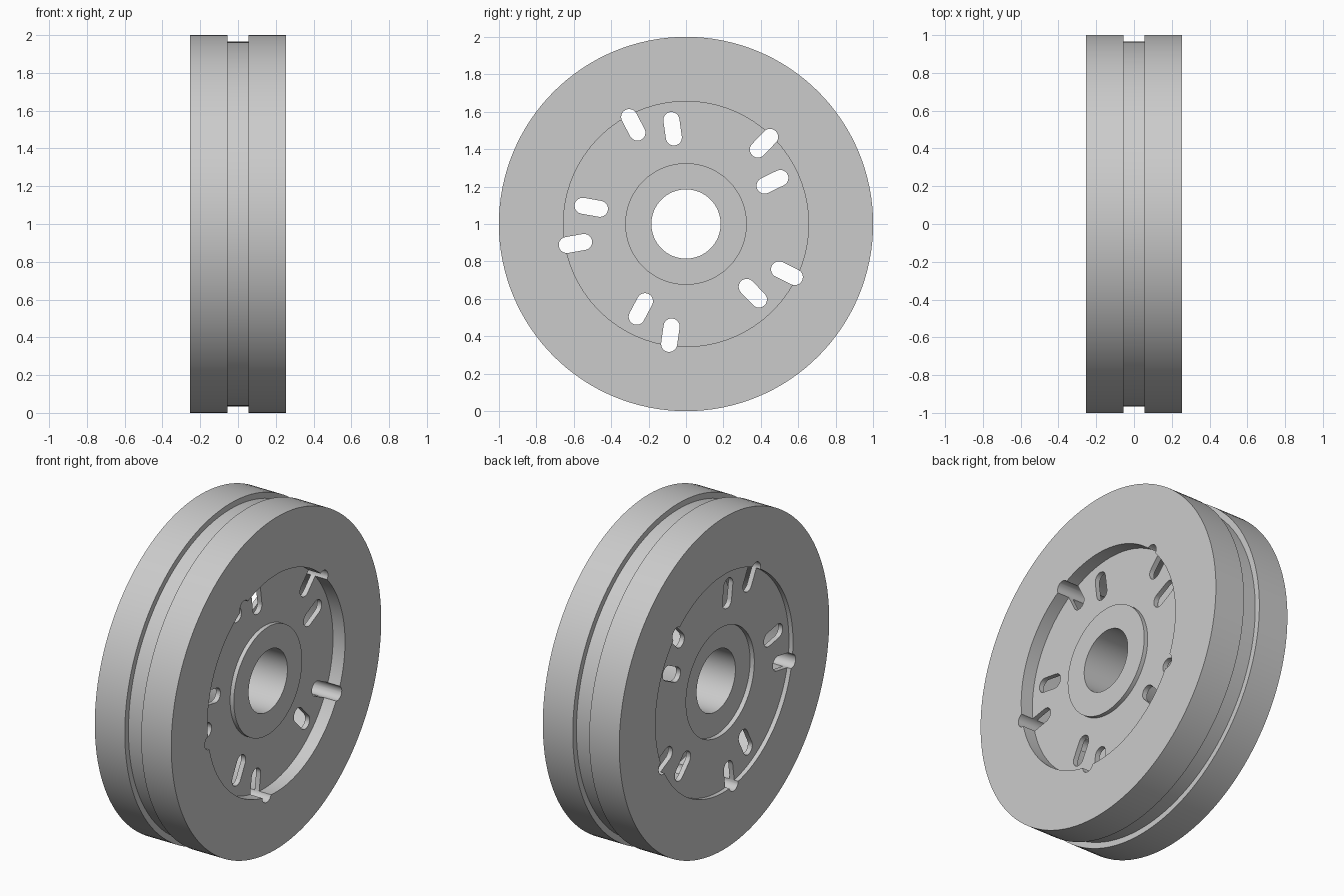
import bpy, bmesh, math
from math import cos, sin, pi, radians

old = bpy.data.objects.get("Cube")
if old:
    bpy.data.objects.remove(old, do_unlink=True)

metal = bpy.data.materials.new("plain grey metal")
metal.use_nodes = True
grey = (0.6, 0.6, 0.6, 1)
metal.diffuse_color = grey
metal.node_tree.nodes["Principled BSDF"].inputs["Base Color"].default_value = grey

SEGMENTS = 128
HALF = 0.255          # half width of the wheel
RECESS = 0.655        # radius of the recess in the rim
HUB = 0.325
BORE = 0.185
PLATE = 0.03          # thickness of each web plate


def finish(name, bm):
    bmesh.ops.recalc_face_normals(bm, faces=bm.faces)
    mesh = bpy.data.meshes.new(name)
    bm.to_mesh(mesh)
    bm.free()
    mesh.materials.append(metal)
    obj = bpy.data.objects.new(name, mesh)
    obj.location.z = 1
    bpy.context.collection.objects.link(obj)
    return obj


def lathe(name, profile):
    """Turn a closed (x, radius) profile around the x axis."""
    bm = bmesh.new()
    rings = []
    for i in range(SEGMENTS):
        a = 2 * pi * i / SEGMENTS
        rings.append([bm.verts.new((x, r * cos(a), r * sin(a))) for x, r in profile])
    n = len(profile)
    for i, ring in enumerate(rings):
        after = rings[(i + 1) % SEGMENTS]
        for j in range(n):
            k = (j + 1) % n
            bm.faces.new((ring[j], ring[k], after[k], after[j]))
    return finish(name, bm)


def tube(name, x0, x1, inner, outer):
    return lathe(name, [(x0, inner), (x1, inner), (x1, outer), (x0, outer)])


def add_slot(bm, distance, angle, half_straight=0.047, radius=0.043):
    """Rounded slot prism pointing outward from the axle."""
    outline = []
    for end, start in ((1, -pi / 2), (-1, pi / 2)):
        for i in range(13):
            t = start + pi * i / 12
            u = distance + end * half_straight + radius * cos(t)
            v = radius * sin(t)
            outline.append((u * cos(angle) - v * sin(angle),
                            u * sin(angle) + v * cos(angle)))
    left = [bm.verts.new((-0.5, y, z)) for y, z in outline]
    right = [bm.verts.new((0.5, y, z)) for y, z in outline]
    bm.faces.new(left)
    bm.faces.new(right)
    for i in range(len(outline)):
        j = (i + 1) % len(outline)
        bm.faces.new((left[i], left[j], right[j], right[i]))


# Rim with a shallow groove around the tread
groove, groove_radius = 0.055, 0.965
rim = lathe("rim", [
    (-HALF, RECESS), (-HALF, 1), (-groove, 1), (-groove, groove_radius),
    (groove, groove_radius), (groove, 1), (HALF, 1), (HALF, RECESS)])

# Two thin web plates with a hollow between them
right_web = tube("outer_web_plate", 0.175 - PLATE, 0.175, HUB, RECESS)
left_web = tube("inner_web_plate", -0.228, -0.228 + PLATE, HUB, RECESS)

# Hub sleeve with the axle bore
hub = tube("hub", -0.2, 0.2, BORE, HUB)

# Five pairs of slots, the outer ones notching the rim
bm = bmesh.new()
for i in range(5):
    add_slot(bm, 0.6, radians(46 + 72 * i))
    add_slot(bm, 0.514, radians(26 + 72 * i))
cutter = finish("slot_cutter", bm)
cutter.hide_render = True

for part in (rim, right_web, left_web):
    bpy.context.view_layer.objects.active = part
    cut = part.modifiers.new("slots", 'BOOLEAN')
    cut.operation = 'DIFFERENCE'
    cut.solver = 'EXACT'
    cut.object = cutter
    bpy.ops.object.modifier_apply(modifier=cut.name)
bpy.data.objects.remove(cutter, do_unlink=True)

# Smooth round surfaces, keep the edges sharp
bpy.ops.object.select_all(action='DESELECT')
for part in (rim, right_web, left_web, hub):
    part.select_set(True)
bpy.context.view_layer.objects.active = rim
bpy.ops.object.shade_smooth_by_angle(angle=radians(30))
